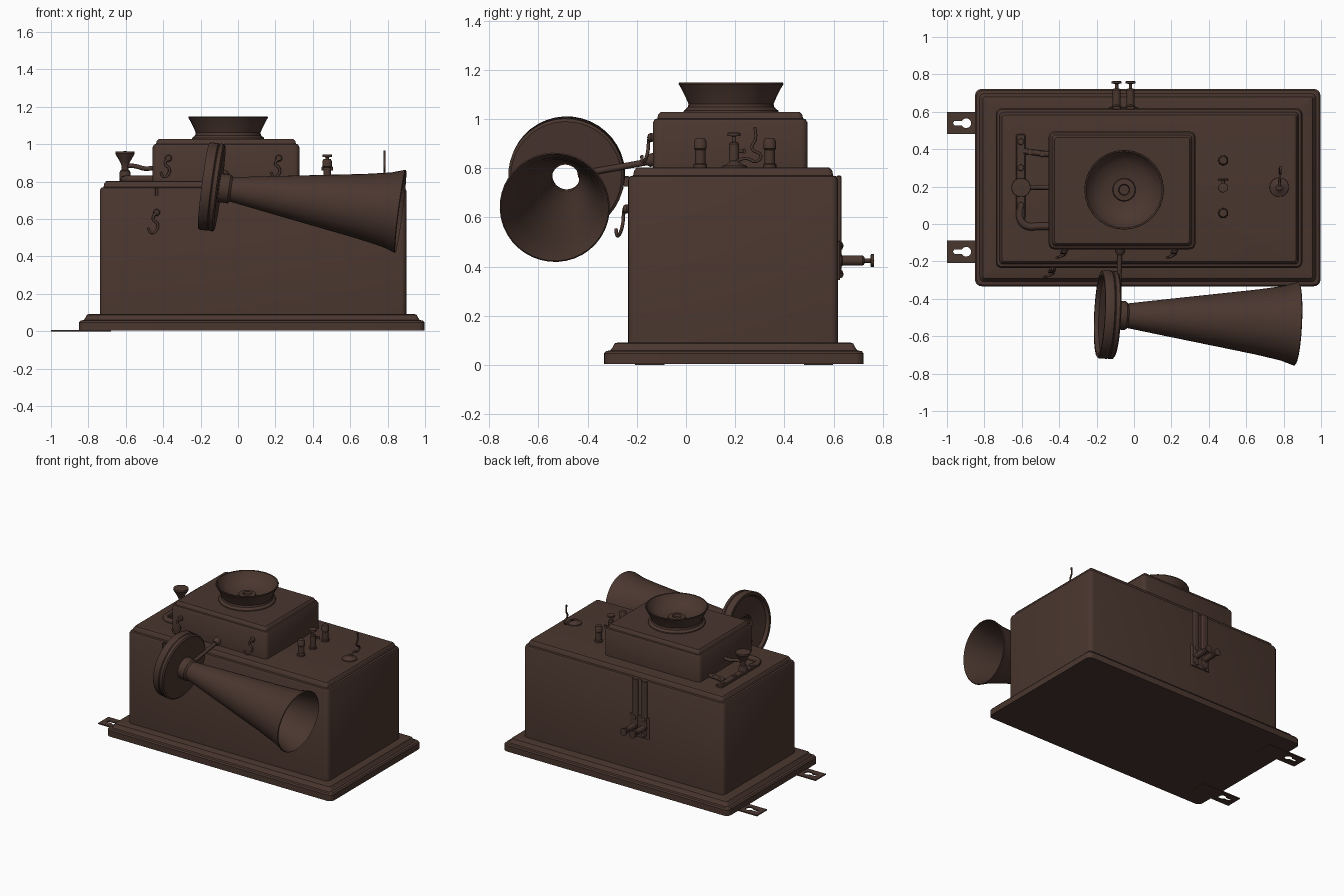
import bpy, bmesh, math
from mathutils import Vector

brown = bpy.data.materials.new("dark_brown")
brown.diffuse_color = (0.068, 0.037, 0.028, 1)


def finish(obj, angle=35):
    obj.data.materials.clear()
    obj.data.materials.append(brown)
    bpy.ops.object.select_all(action='DESELECT')
    obj.select_set(True)
    bpy.context.view_layer.objects.active = obj
    if obj.type == 'CURVE':
        bpy.ops.object.convert(target='MESH')
    bpy.ops.object.shade_smooth_by_angle(angle=math.radians(angle))


def from_bmesh(name, bm):
    bmesh.ops.remove_doubles(bm, verts=bm.verts, dist=1e-5)
    bmesh.ops.recalc_face_normals(bm, faces=bm.faces)
    me = bpy.data.meshes.new(name)
    bm.to_mesh(me)
    bm.free()
    obj = bpy.data.objects.new(name, me)
    bpy.context.collection.objects.link(obj)
    finish(obj)


def skin(bm, rings):
    for a, b in zip(rings, rings[1:]):
        for i in range(len(a)):
            j = (i + 1) % len(a)
            bm.faces.new((a[i], a[j], b[j], b[i]))


def moulded_box(name, x0, x1, y0, y1, radius, profile):
    """Rounded rectangle lofted through (inset, z) steps."""
    bm = bmesh.new()
    rings = []
    for inset, z in profile:
        r = max(radius - inset * 0.5, 0.006)
        ring = []
        for cx, cy, start in ((x1, y1, 0), (x0, y1, 90), (x0, y0, 180), (x1, y0, 270)):
            px = cx - math.copysign(inset + r, cx - (x0 + x1) / 2)
            py = cy - math.copysign(inset + r, cy - (y0 + y1) / 2)
            for k in range(5):
                a = math.radians(start + k * 22.5)
                ring.append(bm.verts.new((px + r * math.cos(a), py + r * math.sin(a), z)))
        rings.append(ring)
    skin(bm, rings)
    bm.faces.new(rings[0])
    bm.faces.new(rings[-1])
    from_bmesh(name, bm)


def lathe(name, profile, origin=(0, 0, 0), axis=(0, 0, 1), seg=16, closed=False):
    """Spin (radius, height) points about an axis."""
    rot = Vector((0, 0, 1)).rotation_difference(Vector(axis).normalized())
    bm = bmesh.new()
    rings = []
    for r, h in profile:
        rings.append([bm.verts.new(Vector(origin) + rot @ Vector(
            (r * math.cos(k * math.tau / seg), r * math.sin(k * math.tau / seg), h)))
            for k in range(seg)])
    if closed:
        rings.append(rings[0])
    skin(bm, rings)
    from_bmesh(name, bm)


def block(name, x0, x1, y0, y1, z0, z1):
    c = min(x1 - x0, y1 - y0, z1 - z0) * 0.2
    moulded_box(name, x0, x1, y0, y1, 0.006, [(0, z0), (0, z1 - c), (c, z1)])


def wire(name, points, radius):
    cu = bpy.data.curves.new(name, 'CURVE')
    cu.dimensions = '3D'
    cu.bevel_depth = radius
    cu.bevel_resolution = 2
    cu.use_fill_caps = True
    cu.resolution_u = 4
    sp = cu.splines.new('BEZIER')
    sp.bezier_points.add(len(points) - 1)
    for bp, p in zip(sp.bezier_points, points):
        bp.co = p
        bp.handle_left_type = bp.handle_right_type = 'AUTO'
    obj = bpy.data.objects.new(name, cu)
    bpy.context.collection.objects.link(obj)
    finish(obj, 50)


# Case: plinth, main body with lid edge, raised transmitter box
moulded_box("plinth", -0.85, 0.997, -0.333, 0.722, 0.035,
            [(0, 0.004), (0, 0.048), (0.008, 0.057), (0.025, 0.06), (0.033, 0.07),
             (0.042, 0.088), (0.055, 0.092), (0.12, 0.092)])
moulded_box("main_case", -0.739, 0.9, -0.235, 0.618, 0.03,
            [(0, 0.085), (0, 0.752), (0.007, 0.767), (0.02, 0.77), (0.024, 0.79),
             (0.034, 0.802), (0.045, 0.804)])
moulded_box("transmitter_box", -0.456, 0.328, -0.135, 0.494, 0.028,
            [(0, 0.79), (0, 0.985), (0.008, 0.999), (0.018, 1.002), (0.022, 1.018),
             (0.032, 1.028)])

# Flared mouthpiece on top
lathe("mouthpiece", [(0, 1.02), (0.195, 1.02), (0.192, 1.034), (0.176, 1.048), (0.173, 1.062),
                     (0.185, 1.09), (0.2, 1.12), (0.213, 1.142), (0.211, 1.148), (0.204, 1.146),
                     (0.188, 1.115), (0.15, 1.082), (0.1, 1.062), (0.062, 1.056), (0.058, 1.07),
                     (0.03, 1.073), (0.026, 1.055), (0, 1.055)], (-0.053, 0.183, 0), seg=28)

# Horn receiver: hollow horn, cup disc and support arm
throat, aim = (-0.038, -0.49, 0.759), (1, -0.048, -0.13)
lathe("horn", [(0.06, -0.1), (0.077, -0.09), (0.077, -0.008), (0.066, 0.004), (0.1, 0.22),
               (0.14, 0.48), (0.174, 0.7), (0.2, 0.84), (0.224, 0.913), (0.219, 0.917),
               (0.193, 0.84), (0.166, 0.69), (0.132, 0.47), (0.093, 0.22), (0.056, 0),
               (0.058, -0.1)], throat, aim, 40, True)
lathe("receiver_disc", [(0.066, -0.06), (0.225, -0.06), (0.236, -0.068), (0.236, -0.088),
                        (0.23, -0.092), (0.236, -0.097), (0.236, -0.138), (0.23, -0.147),
                        (0.212, -0.147), (0.203, -0.125), (0.072, -0.11)],
      throat, aim, 40, True)
wire("receiver_arm", [(-0.075, -0.12, 0.832), (-0.079, -0.28, 0.803), (-0.084, -0.44, 0.775)], 0.013)
lathe("arm_socket", [(0, 0), (0.028, 0), (0.026, 0.02), (0.016, 0.035), (0, 0.035)],
      (-0.075, -0.13, 0.835), (0, -1, -0.18))


# S hooks on the front faces
def s_hook(name, x, y, z, s=1.0):
    lathe(name + "_stud", [(0, 0), (0.016, 0), (0.019, 0.01), (0.014, 0.022), (0, 0.026)],
          (x, y + 0.003, z), (0, -1, 0), 12)
    path = ((0, 0.015, 0), (-0.018, 0.018, -0.03), (0.004, 0.02, -0.055), (0, 0.028, -0.085),
            (-0.025, 0.04, -0.1), (-0.042, 0.045, -0.075))
    wire(name, [(x + a * s, y - b * s, z + c * s) for a, b, c in path], 0.007)


s_hook("left_box_hook", -0.372, -0.135, 0.925)
s_hook("right_box_hook", 0.218, -0.135, 0.925)
s_hook("case_hook", -0.435, -0.235, 0.635, 1.1)
block("lid_catch", -0.443, -0.427, -0.252, -0.23, 0.725, 0.768)

# Binding posts on the lid
lid = 0.8
for name, y in (("front_post", 0.058), ("rear_post", 0.34)):
    lathe(name, [(0, 0), (0.027, 0), (0.027, 0.015), (0.021, 0.02), (0.021, 0.075), (0.026, 0.08),
                 (0.026, 0.108), (0.02, 0.12), (0, 0.122)], (0.477, y, lid))


def thumb_post(name, origin, axis):
    lathe(name, [(0, 0), (0.027, 0), (0.027, 0.012), (0.021, 0.016), (0.021, 0.098), (0.016, 0.105),
                 (0.009, 0.106), (0.009, 0.13), (0.026, 0.132), (0.026, 0.144), (0, 0.146)],
          origin, axis)


thumb_post("centre_post", (0.477, 0.195, lid), (0, 0, 1))
wire("centre_post_screw", [(0.477, 0.195, 0.87), (0.477, 0.215, 0.87), (0.477, 0.237, 0.87)], 0.009)
block("screw_wing", 0.447, 0.507, 0.232, 0.242, 0.86, 0.88)

# Cord rosette with an upright wire
lathe("rosette", [(0, 0), (0.053, 0), (0.05, 0.01), (0.03, 0.016), (0.016, 0.03), (0, 0.032)],
      (0.776, 0.197, lid), seg=20)
wire("cord", [(0.777, 0.2, 0.828), (0.78, 0.245, 0.84), (0.782, 0.285, 0.828), (0.783, 0.305, 0.85),
              (0.783, 0.268, 0.88), (0.783, 0.283, 0.92), (0.783, 0.28, 0.967)], 0.006)

# Flared knob and linkage beside the transmitter box
lathe("flared_knob", [(0, 0), (0.03, 0), (0.03, 0.045), (0.026, 0.058), (0.018, 0.062), (0.018, 0.085),
                      (0.028, 0.108), (0.048, 0.142), (0.052, 0.15), (0.05, 0.16), (0, 0.163)],
      (-0.604, 0.195, lid), seg=20)
block("switch_bar", -0.63, -0.58, 0.03, 0.48, 0.798, 0.822)
wire("switch_bar_elbow", [(-0.607, 0.1, 0.812), (-0.605, 0.02, 0.812), (-0.575, -0.01, 0.812),
                          (-0.51, -0.012, 0.812), (-0.45, -0.012, 0.812)], 0.02)
wire("short_link", [(-0.59, 0.39, 0.815), (-0.52, 0.38, 0.815), (-0.45, 0.372, 0.815)], 0.015)
wire("knob_arm", [(-0.6, 0.195, 0.885), (-0.55, 0.195, 0.883), (-0.5, 0.195, 0.87),
                  (-0.45, 0.195, 0.873)], 0.012)
for i, (x, y) in enumerate(((-0.605, 0.44), (-0.605, 0.3), (-0.605, 0.1), (-0.555, 0.385), (-0.49, 0.375))):
    lathe(f"linkage_screw_{i + 1}", [(0, 0), (0.018, 0), (0.016, 0.008), (0, 0.012)], (x, y, 0.821), seg=10)

# Rear terminal plate with contact strips and thumb posts
block("terminal_plate", -0.135, 0.023, 0.61, 0.626, 0.345, 0.505)
for side, x in (("left", -0.093), ("right", -0.019)):
    block(side + "_contact_strip", x - 0.023, x + 0.023, 0.612, 0.631, 0.37, 0.77)
    thumb_post(side + "_terminal", (x, 0.619, 0.425), (0, 1, 0))
    for end, z in (("upper", 0.485), ("lower", 0.37)):
        lathe(f"{side}_{end}_screw", [(0, 0), (0.018, 0), (0.015, 0.01), (0, 0.016)],
              (x, 0.625, z), (0, 1, 0), 10)


# Keyhole mounting plates under the plinth
def mounting_plate(name, y0, y1):
    cu = bpy.data.curves.new(name, 'CURVE')
    cu.dimensions = '2D'
    cu.fill_mode = 'BOTH'
    cu.extrude = 0.004
    yc = (y0 + y1) / 2
    arc = [math.radians(-152 + k * 304 / 14) for k in range(15)]
    hole = [(-0.897 + 0.026 * math.cos(a), yc + 0.026 * math.sin(a)) for a in arc]
    hole += [(-0.96, yc + 0.012), (-0.968, yc), (-0.96, yc - 0.012)]
    for pts in (((-1, y0), (-0.68, y0), (-0.68, y1), (-1, y1)), hole):
        sp = cu.splines.new('POLY')
        sp.points.add(len(pts) - 1)
        for p, (x, y) in zip(sp.points, pts):
            p.co = (x, y, 0, 1)
        sp.use_cyclic_u = True
    obj = bpy.data.objects.new(name, cu)
    bpy.context.collection.objects.link(obj)
    obj.location.z = 0.004
    finish(obj)


mounting_plate("rear_mounting_plate", 0.48, 0.598)
mounting_plate("front_mounting_plate", -0.208, -0.088)
